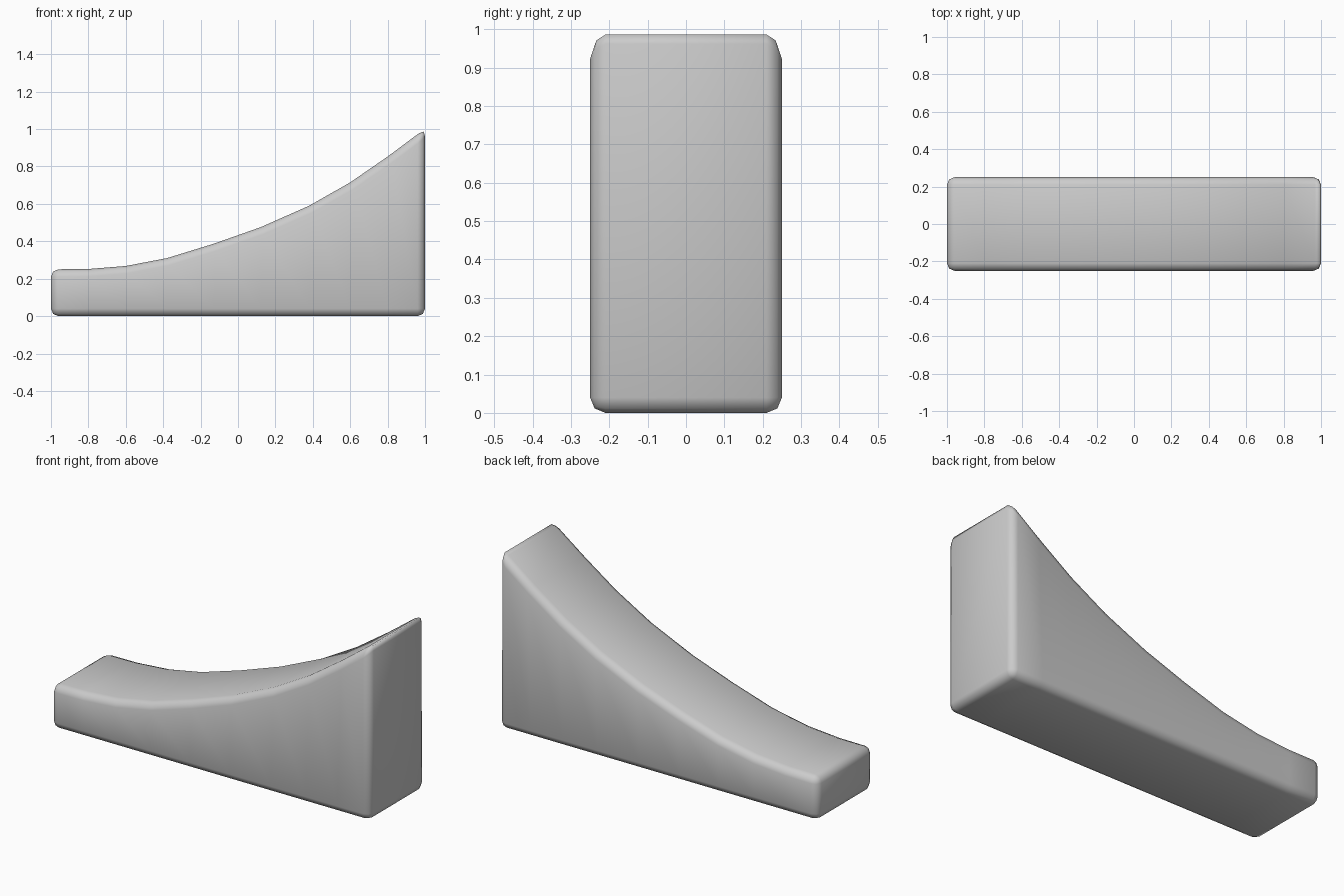
import bpy, bmesh, math

if "Cube" in bpy.data.objects:
    bpy.data.objects.remove(bpy.data.objects["Cube"])

# Side profile of the curved top edge (x, z)
top = [(-1, 0.25), (-0.8, 0.252), (-0.6, 0.268), (-0.38, 0.31), (-0.13, 0.387),
       (0.12, 0.475), (0.38, 0.59), (0.6, 0.715), (0.8, 0.853), (1, 1.002)]
HALF = 0.25

# Ramp body: a row of quad cross-sections bridged together
bm = bmesh.new()
rings = [[bm.verts.new(p) for p in ((x, -HALF, 0), (x, HALF, 0), (x, HALF, z), (x, -HALF, z))]
         for x, z in top]
for a, b in zip(rings, rings[1:]):
    for i in range(4):
        j = (i + 1) % 4
        bm.faces.new((a[i], a[j], b[j], b[i]))
bm.faces.new(rings[0])
bm.faces.new(rings[-1])
bmesh.ops.recalc_face_normals(bm, faces=bm.faces)

# Rounded outer edges
edges = [e for e in bm.edges if e.calc_face_angle() > math.radians(30)]
bmesh.ops.bevel(bm, geom=edges, offset=0.04, offset_type='OFFSET', segments=2,
                profile=0.5, affect='EDGES', clamp_overlap=True)
for f in bm.faces:
    f.smooth = True

mesh = bpy.data.meshes.new("curved_ramp")
bm.to_mesh(mesh)
bm.free()
ramp = bpy.data.objects.new("curved_ramp", mesh)
bpy.context.collection.objects.link(ramp)
